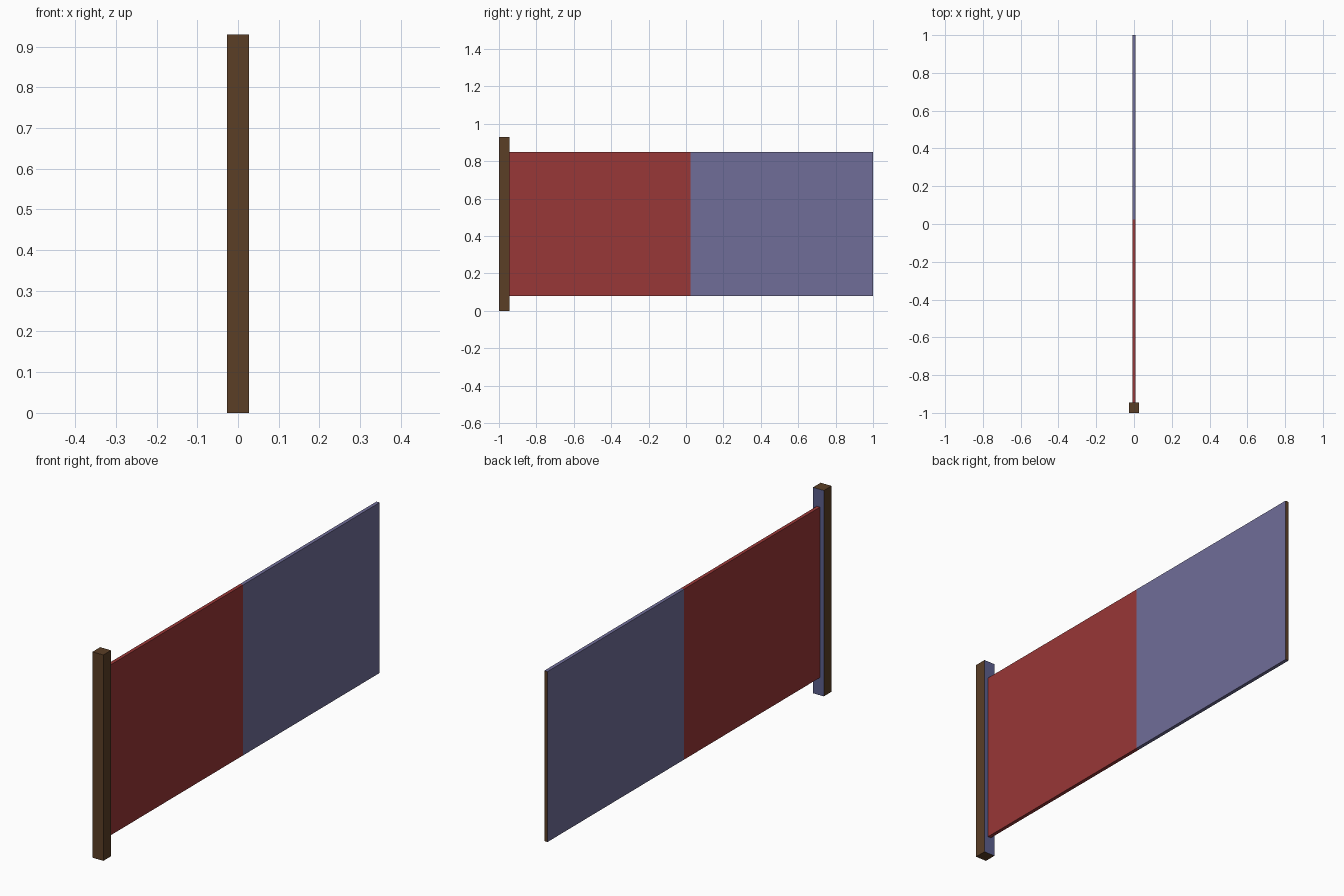
import bpy, bmesh

if "Cube" in bpy.data.objects:
    bpy.data.objects.remove(bpy.data.objects["Cube"])

def lin(c):
    c /= 255
    return c / 12.92 if c <= 0.04045 else ((c + 0.055) / 1.055) ** 2.4

def material(name, r, g, b):
    m = bpy.data.materials.new(name)
    m.diffuse_color = (lin(r), lin(g), lin(b), 1)
    m.use_nodes = True
    m.node_tree.nodes["Principled BSDF"].inputs["Base Color"].default_value = m.diffuse_color
    return m

BROWN = material("brown wood", 91, 62, 38)
RED = material("red cloth", 153, 55, 55)
BLUE = material("grey violet cloth", 112, 109, 152)
SLATE = material("slate blue", 92, 96, 142)

def box(name, lo, hi, mats, rule):
    """Box between two corners; rule picks the material index of each face."""
    bm = bmesh.new()
    bmesh.ops.create_cube(bm, size=1)
    for v in bm.verts:
        for i in range(3):
            v.co[i] = lo[i] if v.co[i] < 0 else hi[i]
    bm.normal_update()
    for f in bm.faces:
        f.material_index = rule(f.normal)
    return finish(bm, name, mats)

def finish(bm, name, mats):
    me = bpy.data.meshes.new(name)
    bm.to_mesh(me)
    bm.free()
    for m in mats:
        me.materials.append(m)
    ob = bpy.data.objects.new(name, me)
    bpy.context.collection.objects.link(ob)
    return ob

# Upright pole: brown, with a blue face toward the cloth
box("pole", (-0.027, -1, 0), (0.027, -0.945, 0.93), [BROWN, SLATE],
    lambda n: 1 if n.y > 0.5 else 0)

# Banner: one slab split into a red and a blue half, brown free edge
SEAM = 0.025
banner = box("banner", (-0.008, -0.945, 0.08), (0.008, 1, 0.85),
             [RED, BLUE, BROWN], lambda n: 0)
bm = bmesh.new()
bm.from_mesh(banner.data)
bmesh.ops.bisect_plane(bm, geom=bm.verts[:] + bm.edges[:] + bm.faces[:],
                       plane_co=(0, SEAM, 0), plane_no=(0, 1, 0))
bm.normal_update()
for f in bm.faces:
    if f.normal.y > 0.5:
        f.material_index = 2
    else:
        f.material_index = 1 if f.calc_center_median().y > SEAM else 0
bm.to_mesh(banner.data)
bm.free()
